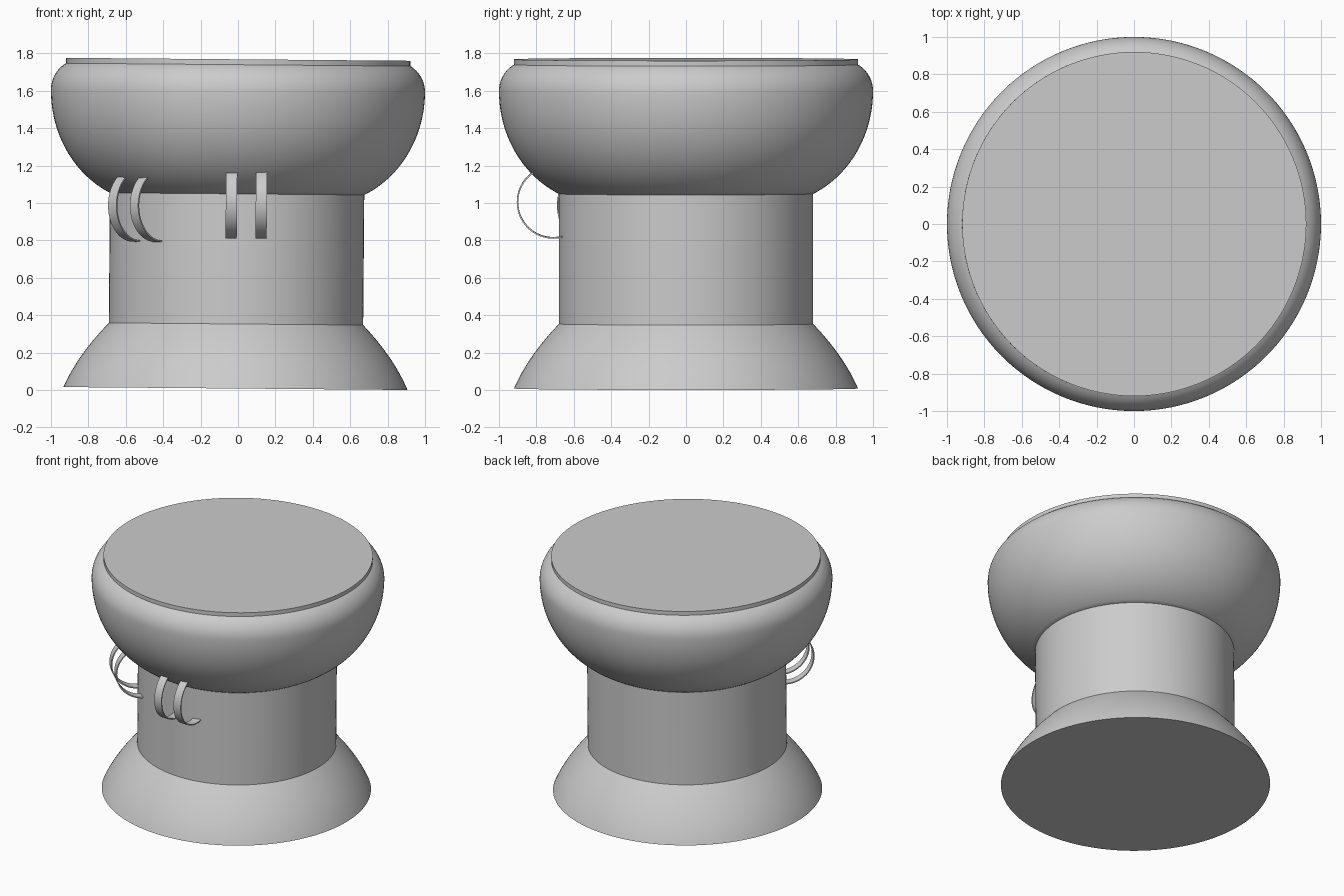
import bpy, bmesh, math
from mathutils import Matrix

if "Cube" in bpy.data.objects:
    bpy.data.objects.remove(bpy.data.objects["Cube"])

grey = bpy.data.materials.new("plain grey")
grey.diffuse_color = (0.6, 0.6, 0.6, 1)
grey.use_nodes = True
grey.node_tree.nodes["Principled BSDF"].inputs["Base Color"].default_value = grey.diffuse_color

# whole stool leans very slightly to the right
LEAN = Matrix.Translation((-0.0136, 0, 0.008)) @ Matrix.Rotation(0.0085, 4, 'Y')


def finish(name, bm, matrix=Matrix()):
    bmesh.ops.recalc_face_normals(bm, faces=bm.faces)
    mesh = bpy.data.meshes.new(name)
    bm.to_mesh(mesh)
    bm.free()
    mesh.materials.append(grey)
    ob = bpy.data.objects.new(name, mesh)
    bpy.context.collection.objects.link(ob)
    ob.matrix_world = LEAN @ matrix
    bpy.ops.object.select_all(action='DESELECT')
    ob.select_set(True)
    bpy.context.view_layer.objects.active = ob
    bpy.ops.object.shade_smooth_by_angle(angle=math.radians(30))
    return ob


def lathe(name, profile, segments=128):
    """Closed solid turned from (radius, height) points."""
    bm = bmesh.new()
    rings = [[bm.verts.new((r * math.cos(a), r * math.sin(a), z))
              for a in (2 * math.pi * i / segments for i in range(segments))]
             for r, z in profile]
    for low, high in zip(rings, rings[1:]):
        for i in range(segments):
            j = (i + 1) % segments
            bm.faces.new((low[i], low[j], high[j], high[i]))
    bm.faces.new(rings[0])
    bm.faces.new(rings[-1])
    return finish(name, bm)


def arc(cr, cz, a, b, start, end, n):
    """Points of an elliptical arc, angles in degrees."""
    angles = [math.radians(start + (end - start) * i / n) for i in range(n + 1)]
    return [(cr + a * math.cos(t), cz + b * math.sin(t)) for t in angles]


def hoop(name, matrix, offset, radius=0.195, width=0.06, thick=0.008, n=64):
    """Thin flat band bent into a ring standing in the YZ plane."""
    bm = bmesh.new()
    section = [(-width / 2, radius), (width / 2, radius),
               (width / 2, radius - thick), (-width / 2, radius - thick)]
    rings = [[bm.verts.new((offset + x, r * math.cos(a), r * math.sin(a)))
              for x, r in section]
             for a in (2 * math.pi * i / n for i in range(n))]
    for i in range(n):
        p, q = rings[i], rings[(i + 1) % n]
        for k in range(4):
            m = (k + 1) % 4
            bm.faces.new((p[k], p[m], q[m], q[k]))
    finish(name, bm, matrix)


# flared foot, bulging slightly outward
foot = []
for i in range(17):
    t = i / 16
    foot.append((0.92 - 0.24 * t - 0.04 * t * (t - 1), 0.345 * t))
foot = [(0.92 - 0.24 * (0.62 * t + 0.38 * t * t), 0.345 * t)
        for t in (i / 16 for i in range(17))]
lathe("flared_foot", foot)

# straight column
lathe("column", [(0.68, 0.34), (0.68, 1.06)])

# rounded seat bowl with rolled lip
bowl = arc(0.45, 1.59, 0.55, 0.605, -65.3, 0, 24)
lip = arc(0.85, 1.59, 0.15, 0.16, 0, 62, 12)
lathe("seat_bowl", bowl + lip[1:])

# flat seat pad
lathe("seat_pad", [(0.92, 1.72), (0.92, 1.76)])

# two pairs of hoops: front, and turned toward the left
for label, angle, dist, height, offsets in (
        ("front", 0, 0.71, 0.997, (-0.03, 0.13)),
        ("left", -43, 0.67, 0.975, (-0.106, 0.054))):
    place = (Matrix.Rotation(math.radians(angle), 4, 'Z')
             @ Matrix.Translation((0, -dist, height)))
    for number, off in enumerate(offsets, 1):
        hoop(f"{label}_hoop_{number}", place, off)
